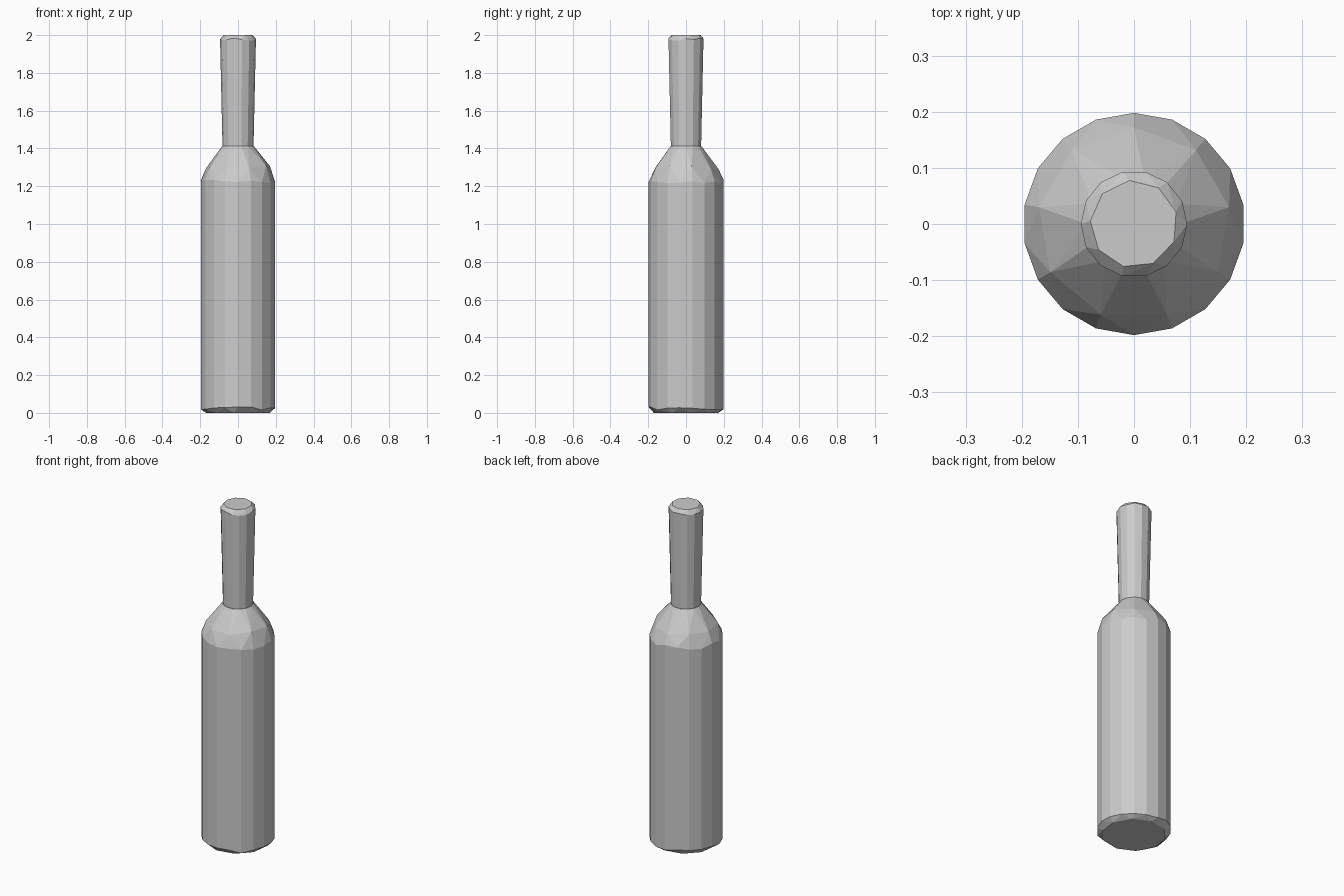
import bpy, bmesh, math, random

random.seed(4)
if "Cube" in bpy.data.objects:
    bpy.data.objects.remove(bpy.data.objects["Cube"], do_unlink=True)

grey = bpy.data.materials.new("plain grey")
grey.use_nodes = True
colour = (0.6, 0.6, 0.6, 1)
grey.diffuse_color = colour
grey.node_tree.nodes["Principled BSDF"].inputs["Base Color"].default_value = colour


def faceted_part(name, rings):
    """Wrap flat facets around rings of (radius, height, sides, turn, height jitter)."""
    bm = bmesh.new()
    for radius, height, sides, turn, jitter in rings:
        for i in range(sides):
            a = math.tau * (i + turn) / sides
            z = height + random.uniform(-jitter, jitter)
            bm.verts.new((radius * math.cos(a), radius * math.sin(a), z))
    hull = bmesh.ops.convex_hull(bm, input=bm.verts[:])
    loose = [v for v in hull["geom_interior"] if isinstance(v, bmesh.types.BMVert)]
    bmesh.ops.delete(bm, geom=loose, context="VERTS")
    bmesh.ops.recalc_face_normals(bm, faces=bm.faces[:])
    mesh = bpy.data.meshes.new(name)
    bm.to_mesh(mesh)
    bm.free()
    mesh.materials.append(grey)
    obj = bpy.data.objects.new(name, mesh)
    bpy.context.collection.objects.link(obj)
    return obj


# Body with a chipped base edge and faceted shoulder
faceted_part("bottle_body", [
    (0.172, 0.0, 10, 0.3, 0),
    (0.198, 0.024, 18, 0.5, 0.01),
    (0.198, 1.225, 18, 0.5, 0.012),
    (0.172, 1.3, 9, 0.25, 0.01),
    (0.084, 1.412, 14, 0, 0),
])

# Slightly flared neck with a bevelled lip
faceted_part("bottle_neck", [
    (0.082, 1.405, 14, 0, 0),
    (0.095, 1.978, 14, 0, 0.006),
    (0.078, 2.0, 9, 0.4, 0),
])
